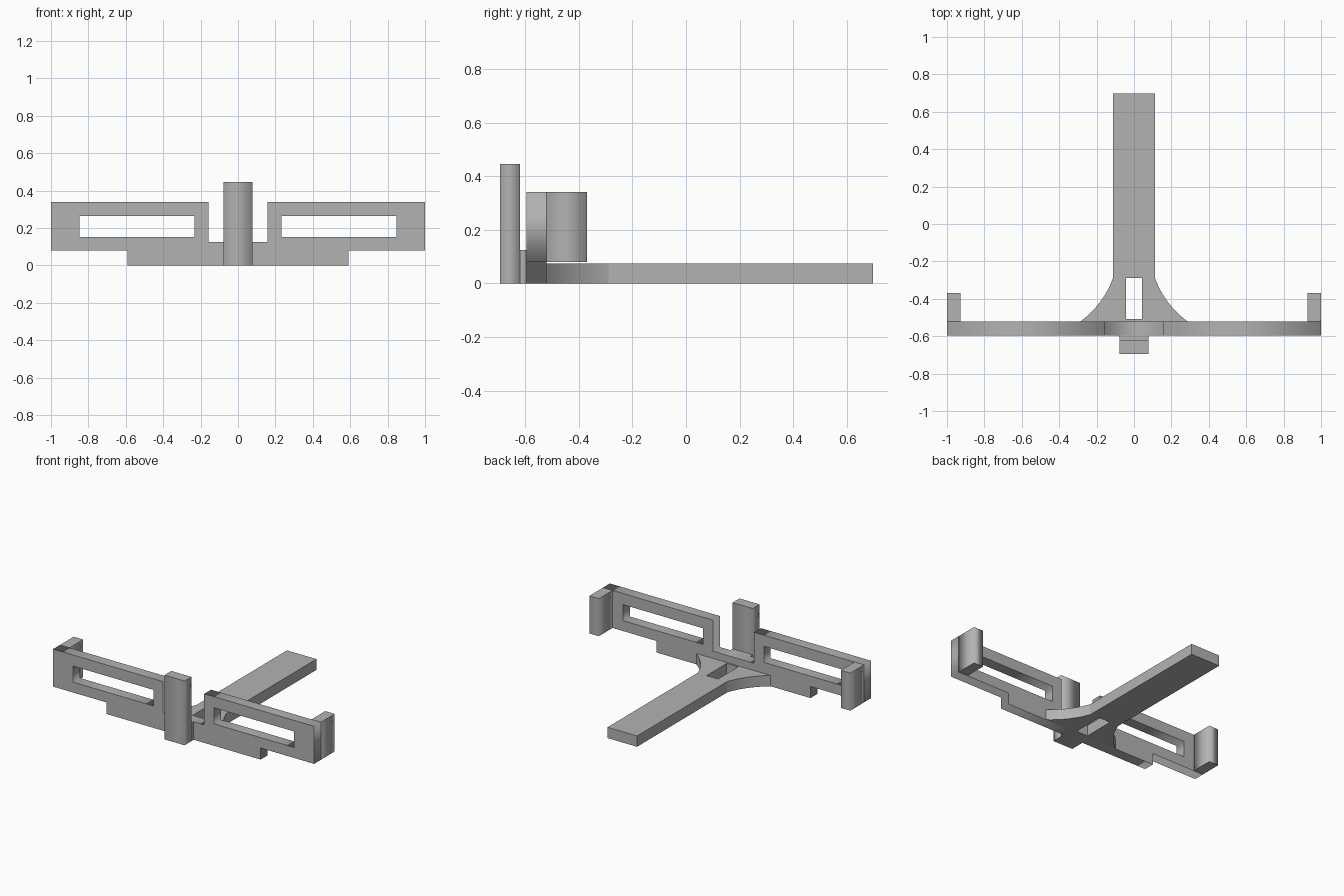
import bpy, bmesh, math
from mathutils import Matrix

default = bpy.data.objects.get("Cube")
if default:
    bpy.data.objects.remove(default, do_unlink=True)

grey = bpy.data.materials.new("plain_grey")
grey.use_nodes = True
grey.diffuse_color = (0.45, 0.45, 0.45, 1)
grey.node_tree.nodes["Principled BSDF"].inputs["Base Color"].default_value = (0.45, 0.45, 0.45, 1)


def rect(x0, x1, y0, y1):
    return [(x0, y0), (x1, y0), (x1, y1), (x0, y1)]


def mirrored(half):
    """Close a right-hand outline by mirroring it across x = 0."""
    return half + [(-x, y) for x, y in reversed(half)]


def slab(name, loops, low, high, upright=False):
    """Extrude an outline and its holes along z, or along y when upright."""
    curve = bpy.data.curves.new(name + "_outline", "CURVE")
    curve.dimensions = "2D"
    curve.fill_mode = "BOTH"
    curve.extrude = (high - low) / 2
    for loop in loops:
        spline = curve.splines.new("POLY")
        spline.points.add(len(loop) - 1)
        for point, (x, y) in zip(spline.points, loop):
            point.co = (x, y, 0, 1)
        spline.use_cyclic_u = True
    temp = bpy.data.objects.new(name + "_outline", curve)
    bpy.context.scene.collection.objects.link(temp)
    depsgraph = bpy.context.evaluated_depsgraph_get()
    mesh = bpy.data.meshes.new_from_object(temp.evaluated_get(depsgraph))
    bpy.data.objects.remove(temp, do_unlink=True)
    bpy.data.curves.remove(curve)

    middle = (low + high) / 2
    if upright:
        mesh.transform(Matrix.Translation((0, middle, 0)) @ Matrix.Rotation(math.pi / 2, 4, "X"))
    else:
        mesh.transform(Matrix.Translation((0, 0, middle)))
    bm = bmesh.new()
    bm.from_mesh(mesh)
    bmesh.ops.remove_doubles(bm, verts=bm.verts, dist=1e-4)
    bmesh.ops.recalc_face_normals(bm, faces=bm.faces)
    bm.to_mesh(mesh)
    bm.free()
    mesh.name = name
    mesh.materials.clear()
    mesh.materials.append(grey)
    obj = bpy.data.objects.new(name, mesh)
    bpy.context.scene.collection.objects.link(obj)
    return obj


# Cross plate with stepped underside, centre notch and two windows
plate = mirrored([(0.59, 0), (0.59, 0.08), (1, 0.08), (1, 0.34), (0.158, 0.34), (0.158, 0.125)])
windows = [rect(0.232, 0.847, 0.152, 0.263), rect(-0.847, -0.232, 0.152, 0.263)]
slab("cross_plate", [plate] + windows, -0.595, -0.52, upright=True)

# Returned ends of the cross plate
for side, x0, x1 in (("left", 0.927, 1), ("right", -1, -0.927)):
    slab(side + "_end_return", [rect(x0, x1, -0.52, -0.37)], 0.08, 0.34)

# Front post and the short bridge joining it to the plate
slab("front_post", [rect(-0.077, 0.077, -0.695, -0.62)], 0, 0.445)
slab("post_bridge", [rect(-0.077, 0.077, -0.62, -0.595)], 0, 0.125)

# Long stem with a concave flare at its root and a through slot
start, control, end = (0.285, -0.52), (0.163, -0.428), (0.113, -0.29)
flare = []
for i in range(17):
    t = i / 16
    flare.append(tuple((1 - t) ** 2 * a + 2 * t * (1 - t) * b + t * t * c
                       for a, b, c in zip(start, control, end)))
stem = slab("stem", [mirrored(flare + [(0.113, 0.697)]), rect(-0.044, 0.044, -0.508, -0.288)], 0, 0.075)
bpy.ops.object.select_all(action="DESELECT")
stem.select_set(True)
bpy.context.view_layer.objects.active = stem
bpy.ops.object.shade_smooth_by_angle(angle=math.radians(15))
